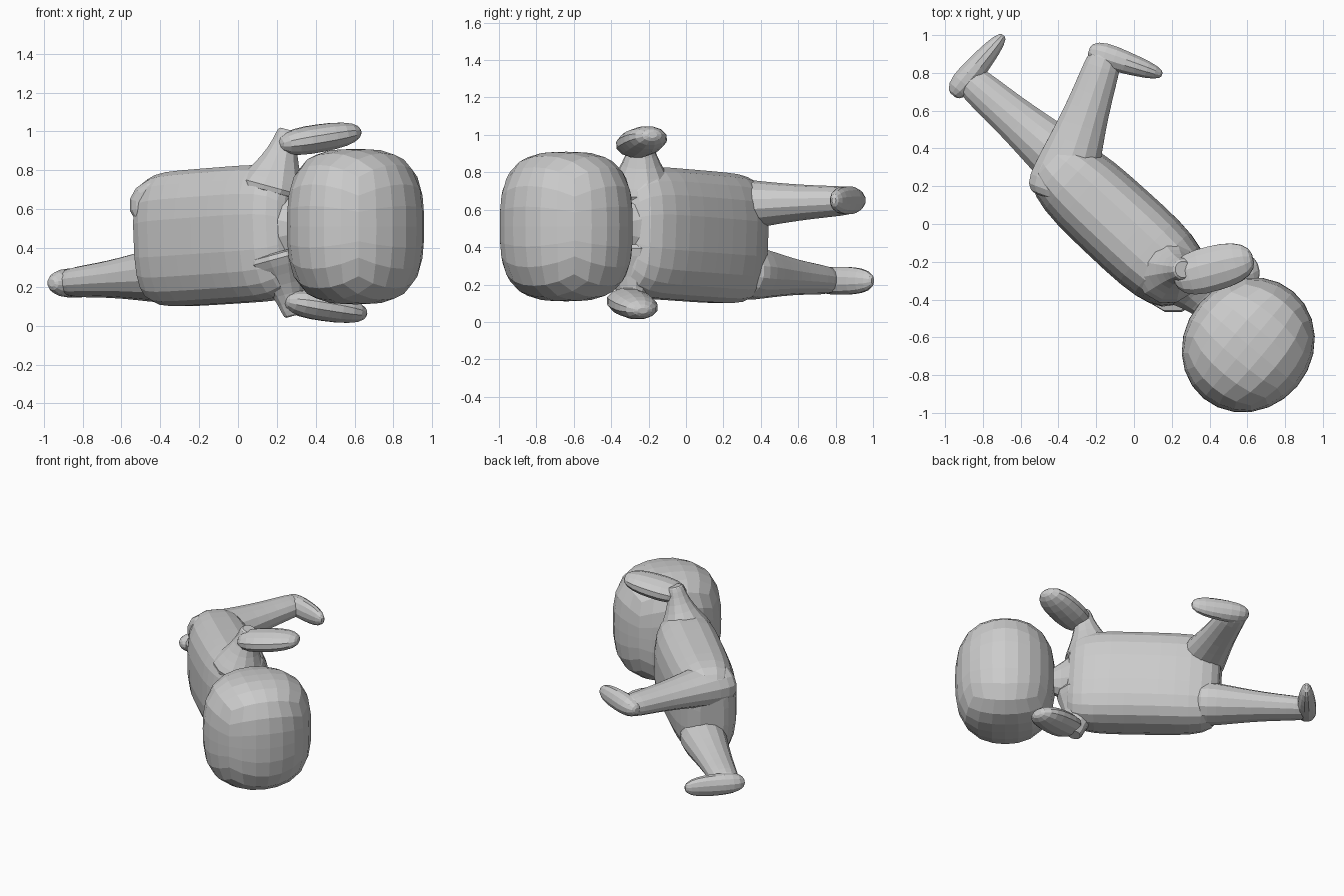
import bpy, bmesh, math
from mathutils import Vector, Matrix

if "Cube" in bpy.data.objects:
    bpy.data.objects.remove(bpy.data.objects["Cube"], do_unlink=True)

shade = 0.6
grey = bpy.data.materials.new("plain grey")
grey.use_nodes = True
grey.diffuse_color = (shade, shade, shade, 1)
grey.node_tree.nodes["Principled BSDF"].inputs["Base Color"].default_value = grey.diffuse_color


def finish(name, bm):
    bmesh.ops.recalc_face_normals(bm, faces=bm.faces)
    mesh = bpy.data.meshes.new(name)
    bm.to_mesh(mesh)
    bm.free()
    mesh.materials.append(grey)
    obj = bpy.data.objects.new(name, mesh)
    bpy.context.collection.objects.link(obj)


def power(value, exponent):
    """Signed power used for superellipse outlines."""
    return math.copysign(abs(value) ** exponent, value)


def ease(t):
    """Quick taper near the root of a limb that settles towards its tip."""
    t = t ** 0.7
    return t * t * (3 - 2 * t)


def rounded_body(name, start, end, root, tip, caps=(2.5, 2.5), square=2, sides=12, rings=10):
    """Straight tapering body with rounded ends; root and tip are (half width, half height)."""
    bm = bmesh.new()
    start, end, root, tip = Vector(start), Vector(end), Vector(root), Vector(tip)
    ahead = (end - start).normalized()
    # A steep body keeps a level side direction
    side = ahead.cross(Vector((0, 0, 1))).normalized()
    up = side.cross(ahead)
    previous = None
    for i in range(rings + 1):
        s = -math.cos(math.pi * i / rings) * 0.99
        t = (s + 1) / 2
        centre = start.lerp(end, t)
        size = root.lerp(tip, ease(t))
        wide, high = (r * (1 - abs(s) ** cap) ** (1 / cap) for r, cap in zip(size, caps))
        ring = []
        for k in range(sides):
            angle = math.tau * (k + 0.5) / sides
            ring.append(bm.verts.new(centre
                                     + side * wide * power(math.cos(angle), 2 / square)
                                     + up * high * power(math.sin(angle), 2 / square)))
        if previous:
            for k in range(sides):
                j = (k + 1) % sides
                bm.faces.new((previous[k], previous[j], ring[j], ring[k]))
        else:
            bm.faces.new(ring)
        previous = ring
    bm.faces.new(previous)
    finish(name, bm)


# Head: a gridded cube rounded into a soft block
bm = bmesh.new()
bmesh.ops.create_cube(bm, size=2)
bmesh.ops.subdivide_edges(bm, edges=bm.edges, cuts=5, use_grid_fill=True)
for vert in bm.verts:
    spot = Vector([math.tan(c * math.pi / 4) for c in vert.co])
    flat = math.hypot(spot.x, spot.y)
    vert.co = spot / (flat ** 3 + abs(spot.z) ** 3) ** (1 / 3)
bmesh.ops.transform(bm, verts=bm.verts, matrix=Matrix.Translation((0.605, -0.64, 0.51))
                    @ Matrix.Rotation(math.radians(-40), 4, 'Z')
                    @ Matrix.Diagonal((0.34, 0.37, 0.4, 1)))
finish("head", bm)

# Torso and neck share the slanted body axis
rounded_body("torso", start=(-0.47, 0.36, 0.435), end=(0.3, -0.35, 0.49),
             root=(0.225, 0.35), tip=(0.235, 0.355),
             caps=(3.4, 6), square=2.8, sides=20, rings=14)
rounded_body("neck", start=(0.22, -0.27, 0.5), end=(0.42, -0.48, 0.5),
             root=(0.17, 0.25), tip=(0.07, 0.08), caps=(8, 8))

# Shoulders and short arms, mirrored across the middle height of the body
for label, sign, shift in (("left", 1, Vector((0, 0, 0))), ("right", -1, Vector((0.03, -0.05, 0)))):
    middle = Vector((0.2, -0.24, 0.53)) + shift

    def from_middle(x, y, z):
        return middle + Vector((x, y, z * sign))

    rounded_body(label + "_shoulder", start=from_middle(-0.03, 0, 0.15), end=from_middle(0.06, 0, 0.48),
                 root=(0.2, 0.2), tip=(0.06, 0.06), caps=(8, 8))
    rounded_body(label + "_arm", start=from_middle(0.01, -0.05, 0.4), end=from_middle(0.43, 0.06, 0.47),
                 root=(0.13, 0.08), tip=(0.12, 0.07))

# Raised leg and trailing leg, each ending in a turned foot
heel, toe = (0.085, 0.08), (0.05, 0.075)
ankle = (0.1, 0.08)
rounded_body("left_leg", start=(-0.41, 0.12, 0.62), end=(-0.14, 0.92, 0.65),
             root=(0.2, 0.16), tip=ankle, caps=(6, 6), sides=14, rings=14)
rounded_body("left_foot", start=(-0.24, 0.92, 0.65), end=(0.15, 0.79, 0.65), root=heel, tip=toe)
rounded_body("right_leg", start=(-0.31, 0.28, 0.27), end=(-0.89, 0.78, 0.22),
             root=(0.17, 0.16), tip=ankle, caps=(6, 6), sides=14, rings=14)
rounded_body("right_foot", start=(-0.96, 0.68, 0.22), end=(-0.69, 1, 0.22), root=heel, tip=toe)
